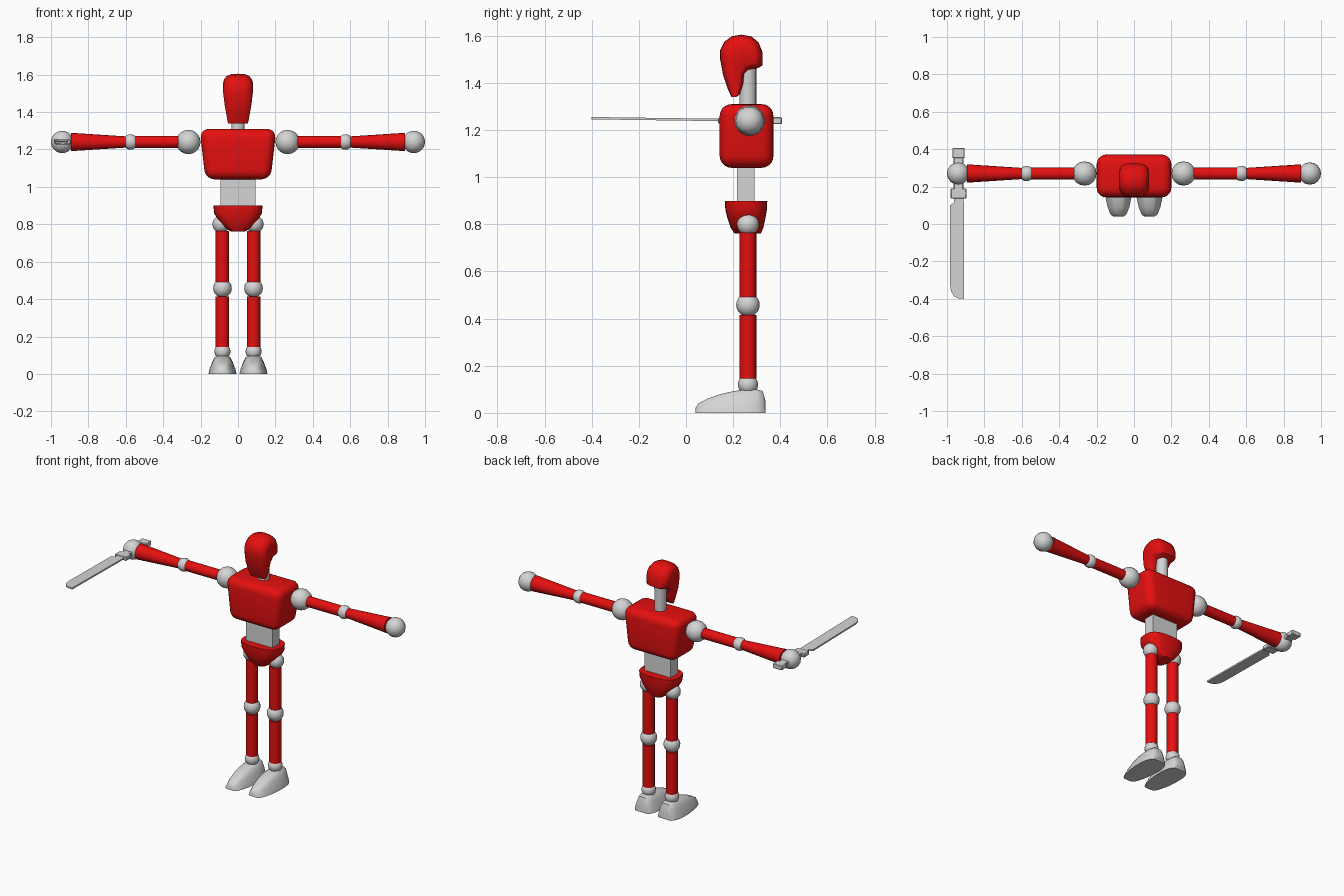
import bpy, bmesh, math
from mathutils import Vector, Matrix

if "Cube" in bpy.data.objects:
    bpy.data.objects.remove(bpy.data.objects["Cube"])

CY = 0.267      # depth of the body axis
AZ = 1.24       # arm height


def material(name, rgb):
    m = bpy.data.materials.new(name)
    m.diffuse_color = (*rgb, 1)
    m.use_nodes = True
    m.node_tree.nodes["Principled BSDF"].inputs["Base Color"].default_value = m.diffuse_color
    return m


RED = material("red", (0.78, 0.005, 0.005))
GREY = material("light grey", (0.66, 0.66, 0.66))


def finish(name, bm, mat, angle=40):
    bmesh.ops.recalc_face_normals(bm, faces=bm.faces)
    me = bpy.data.meshes.new(name)
    bm.to_mesh(me)
    bm.free()
    ob = bpy.data.objects.new(name, me)
    bpy.context.collection.objects.link(ob)
    me.materials.append(mat)
    bpy.ops.object.select_all(action='DESELECT')
    ob.select_set(True)
    bpy.context.view_layer.objects.active = ob
    bpy.ops.object.shade_smooth_by_angle(angle=math.radians(angle))
    return ob


def ball(name, loc, r, mat=GREY):
    bm = bmesh.new()
    bmesh.ops.create_uvsphere(bm, u_segments=16, v_segments=10, radius=r,
                              matrix=Matrix.Translation(loc))
    return finish(name, bm, mat)


def rod(name, a, b, r1, r2, mat, sides=16):
    a, b = Vector(a), Vector(b)
    d = b - a
    rot = d.to_track_quat('Z', 'Y').to_matrix().to_4x4()
    bm = bmesh.new()
    bmesh.ops.create_cone(bm, cap_ends=True, segments=sides, radius1=r1, radius2=r2,
                          depth=d.length, matrix=Matrix.Translation((a + b) / 2) @ rot)
    return finish(name, bm, mat)


def box(name, lo, hi, mat, bevel=0, segments=1, taper=1):
    lo, hi = Vector(lo), Vector(hi)
    bm = bmesh.new()
    bmesh.ops.create_cube(bm, size=1)
    for v in bm.verts:
        if v.co.z < 0:
            v.co.x *= taper
        v.co = (lo + hi) / 2 + v.co * (hi - lo)
    if bevel:
        bmesh.ops.bevel(bm, geom=bm.edges[:], offset=bevel, segments=segments,
                        profile=0.5, affect='EDGES')
    return finish(name, bm, mat)


def loft(name, rings, mat, angle=40):
    bm = bmesh.new()
    loops = [[bm.verts.new(p) for p in ring] for ring in rings]
    n = len(loops[0])
    for p, q in zip(loops, loops[1:]):
        for i in range(n):
            j = (i + 1) % n
            bm.faces.new((p[i], p[j], q[j], q[i]))
    bm.faces.new(loops[0])
    bm.faces.new(loops[-1])
    return finish(name, bm, mat, angle)


def oval(hx, y0, y1, z, power=0.7, n=24):
    pts = []
    for i in range(n):
        c, s = math.cos(math.tau * i / n), math.sin(math.tau * i / n)
        pts.append((hx * math.copysign(abs(c) ** power, c),
                    (y0 + y1) / 2 + (y1 - y0) / 2 * math.copysign(abs(s) ** power, s), z))
    return pts


# Torso, waist and neck
box("torso", (-0.205, 0.143, 1.04), (0.205, 0.371, 1.31), RED, 0.05, 5, 0.85)
box("waist", (-0.094, 0.217, 0.86), (0.094, 0.291, 1.08), GREY)
rod("neck", (0, CY - 0.004, 1.28), (0, CY - 0.004, 1.5), 0.036, 0.036, GREY)

# Pelvis tapering down between the hips
loft("pelvis", [oval(0.131, 0.165, 0.345, 0.90), oval(0.128, 0.167, 0.343, 0.86),
                oval(0.108, 0.176, 0.337, 0.825), oval(0.075, 0.19, 0.328, 0.785),
                oval(0.04, 0.205, 0.318, 0.762)], RED)

# Head: side outline swept across, rounded off at the cheeks, open behind the jaw
outline = [(0.145, 1.50), (0.145, 1.54), (0.163, 1.575), (0.195, 1.598), (0.235, 1.605),
           (0.278, 1.597), (0.308, 1.572), (0.325, 1.53), (0.325, 1.475), (0.305, 1.463),
           (0.265, 1.455), (0.247, 1.44), (0.243, 1.395), (0.228, 1.352), (0.213, 1.34),
           (0.193, 1.34), (0.175, 1.38), (0.157, 1.435)]


def head_ring(x, s):
    ring = []
    for y, z in outline:
        width = 0.68 + 0.32 * min(1, (z - 1.34) / 0.14)
        cy = 0.24 if z > 1.45 else 0.21
        cz = 1.50 if z > 1.45 else z
        ring.append((x * width, cy + (y - cy) * s, cz + (z - cz) * s))
    return ring


half = [(0.079, 0.55), (0.074, 0.72), (0.06, 0.88), (0.035, 0.98)]
loft("head", [head_ring(-x, s) for x, s in half] + [head_ring(0, 1)]
     + [head_ring(x, s) for x, s in reversed(half)], RED, 50)

# Foot sections from toe to heel: depth, half width, height
foot = [(0.04, 0.028, 0.02), (0.052, 0.043, 0.04), (0.09, 0.058, 0.06), (0.14, 0.069, 0.078),
        (0.2, 0.075, 0.092), (0.26, 0.075, 0.1), (0.3, 0.068, 0.1), (0.325, 0.056, 0.093),
        (0.338, 0.042, 0.05)]
section = [(-1, 0), (-0.93, 0.25), (-0.72, 0.65), (-0.55, 0.9), (-0.35, 1),
           (0.35, 1), (0.55, 0.9), (0.72, 0.65), (0.93, 0.25), (1, 0)]

# Limbs on both sides
for s, side in ((-1, "right"), (1, "left")):
    def arm(x):
        return (s * x, CY + 0.003, AZ)

    ball(side + "_shoulder", arm(0.265), 0.065)
    rod(side + "_upper_arm", arm(0.29), arm(0.56), 0.033, 0.033, RED)
    ball(side + "_elbow", arm(0.574), 0.041)
    rod(side + "_forearm", arm(0.585), arm(0.893), 0.029, 0.049, RED)
    ball(side + "_hand", arm(0.94), 0.06)

    def leg(z):
        return (s * 0.083, CY - 0.004, z)

    ball(side + "_hip", (s * 0.09, CY - 0.004, 0.80), 0.047)
    rod(side + "_thigh", leg(0.48), leg(0.765), 0.036, 0.036, RED)
    ball(side + "_knee", leg(0.458), 0.05)
    rod(side + "_shin", leg(0.145), leg(0.415), 0.036, 0.036, RED)
    ball(side + "_ankle", leg(0.12), 0.043)
    loft(side + "_foot", [[(s * 0.083 + w * u, y, h * v) for u, v in section]
                          for y, w, h in foot], GREY)

# Sword held in the right hand
SX = -0.938
box("sword_grip", (SX - 0.026, 0.17, AZ - 0.012), (SX + 0.026, 0.37, AZ + 0.012), GREY, 0.004)
box("sword_pommel", (SX - 0.033, 0.352, AZ - 0.015), (SX + 0.033, 0.407, AZ + 0.015), GREY, 0.004)
box("sword_guard", (SX - 0.042, 0.136, AZ - 0.013), (SX + 0.042, 0.19, AZ + 0.013), GREY, 0.004)
blade = [(-0.909, -0.4), (-0.909, 0.1), (-0.912, 0.14), (-0.962, 0.14), (-0.962, 0.115),
         (-0.983, 0.1), (-0.983, -0.33), (-0.977, -0.362), (-0.962, -0.387), (-0.94, -0.398)]
loft("sword_blade", [[(x, y, 1.243 + (0.14 - y) * 0.014 + dz) for x, y in blade]
                     for dz in (-0.005, 0.005)], GREY, 30)
